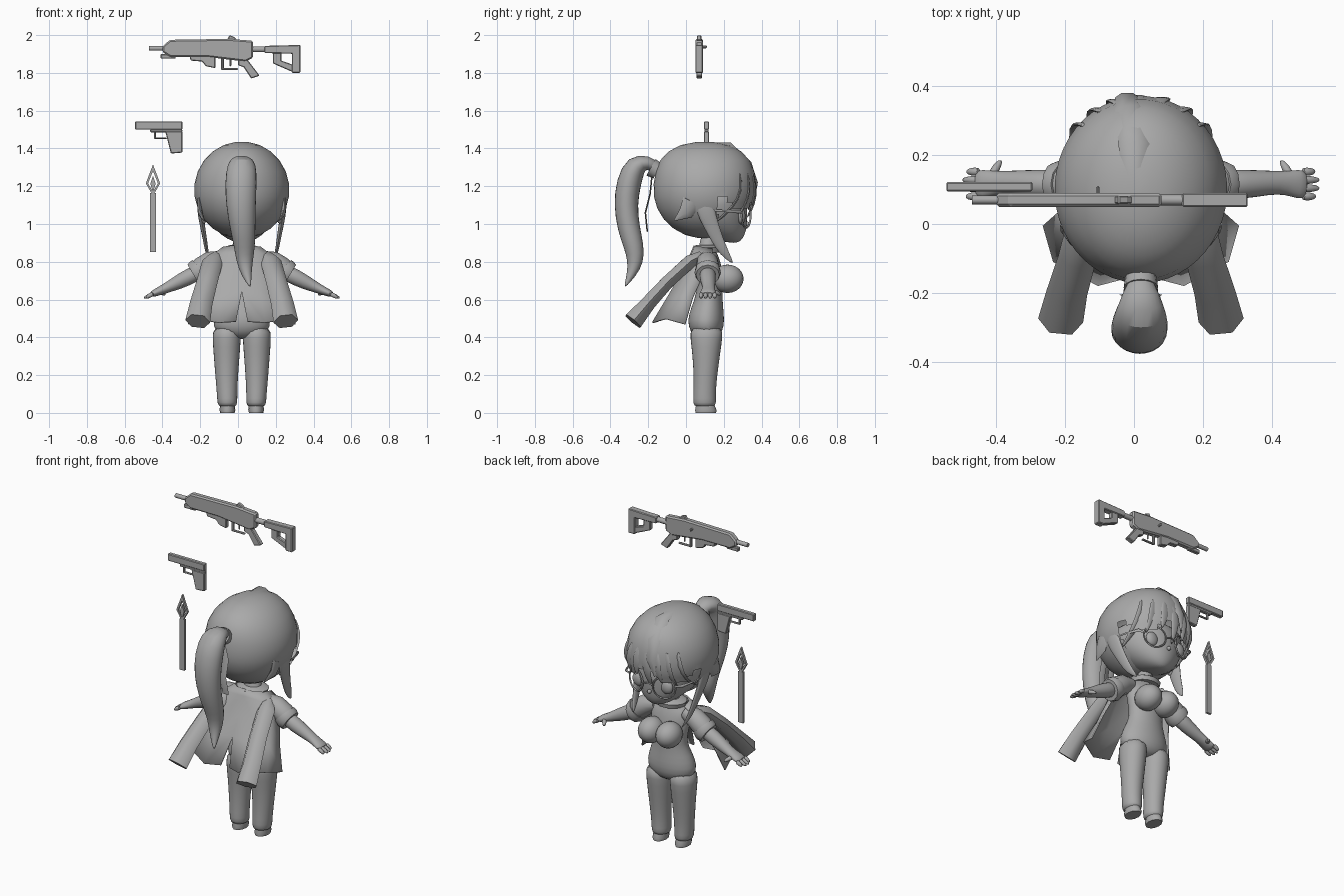
import bpy, bmesh, math
from mathutils import Vector

CX = 0.02  # centre line of the figure
GREY = bpy.data.materials.new("plain_grey")
GREY.diffuse_color = (0.4, 0.4, 0.4, 1)


def make(name, verts, faces, x=0.0, mirror=False, sub=0, thick=0, smooth=True, bevel=0):
    me = bpy.data.meshes.new(name)
    me.from_pydata([tuple(v) for v in verts], [], faces)
    bm = bmesh.new()
    bm.from_mesh(me)
    bmesh.ops.recalc_face_normals(bm, faces=bm.faces)
    bm.to_mesh(me)
    bm.free()
    me.materials.append(GREY)
    ob = bpy.data.objects.new(name, me)
    bpy.context.collection.objects.link(ob)
    ob.location.x = x
    bpy.ops.object.select_all(action='DESELECT')
    ob.select_set(True)
    bpy.context.view_layer.objects.active = ob
    if smooth:
        bpy.ops.object.shade_smooth_by_angle(angle=math.radians(60))
    if mirror:
        ob.modifiers.new("mirror", 'MIRROR')
    if thick:
        ob.modifiers.new("thickness", 'SOLIDIFY').thickness = thick
    if bevel:
        ob.modifiers.new("bevel", 'BEVEL').width = bevel
    if sub:
        m = ob.modifiers.new("subsurf", 'SUBSURF')
        m.levels = m.render_levels = sub
    return ob


def skin(name, rings, caps=True, loop=False, **kw):
    """Join equal rings of points into a surface."""
    n, k = len(rings[0]), len(rings)
    faces = [(i * n + j, i * n + (j + 1) % n, (i + 1) % k * n + (j + 1) % n, (i + 1) % k * n + j)
             for i in range(k if loop else k - 1) for j in range(n)]
    if caps and not loop:
        faces += [tuple(range(n)), tuple(range((k - 1) * n, k * n))]
    return make(name, [p for r in rings for p in r], faces, **kw)


def stack(name, rows, n=14, **kw):
    """Horizontal ellipses: x, y, z, rx, ry."""
    a = [2 * math.pi * j / n for j in range(n)]
    return skin(name, [[(x + rx * math.cos(t), y + ry * math.sin(t), z) for t in a]
                       for x, y, z, rx, ry in rows], x=CX, **kw)


def sweep(name, pts, ref=(1, 0, 0), n=8, x=CX, **kw):
    """Ellipses along a path: x, y, z, half width along ref, half thickness."""
    rings = []
    c = [Vector(p[:3]) for p in pts]
    for i, p in enumerate(pts):
        t = (c[min(i + 1, len(c) - 1)] - c[max(i - 1, 0)]).normalized()
        u = Vector(ref)
        u = (u - t * u.dot(t)).normalized()
        v = t.cross(u)
        rings.append([c[i] + u * p[3] * math.cos(2 * math.pi * j / n)
                      + v * p[4] * math.sin(2 * math.pi * j / n) for j in range(n)])
    return skin(name, rings, x=x, **kw)


def ball(name, c, r, seg=20, mirror=False):
    rows = [(c[0], c[1], c[2] - r[2] * math.cos(math.pi * i / 12),
             max(.002, r[0] * math.sin(math.pi * i / 12)), max(.002, r[1] * math.sin(math.pi * i / 12)))
            for i in range(13)]
    return stack(name, rows, n=seg, mirror=mirror)


def plate(name, pts, y0, y1, bevel=0.004):
    """Side outline in x, z extruded along y."""
    return skin(name, [[(x, y, z) for x, z in pts] for y in (y0, y1)], smooth=False, bevel=bevel)


def rect(x0, z0, x1, z1):
    return [(x0, z0), (x1, z0), (x1, z1), (x0, z1)]


# ---- head and face
stack("face", [(0, .255, .90, .02, .02), (0, .215, .92, .08, .085), (0, .18, .96, .13, .14),
               (0, .135, 1.02, .185, .19), (0, .12, 1.10, .21, .208), (0, .12, 1.2, .2, .2)], n=24, sub=1)
ball("nose", (0, .325, 1.0), (.012, .015, .012), 10)
ball("eye", (.095, .293, 1.04), (.04, .022, .042), 16, True)
ball("ear", (.205, .1, 1.05), (.025, .03, .05), 12, True)

# ---- hair cap, with the face area cut out along a zigzag fringe
cap = ball("hair_cap", (0, .1, 1.18), (.25, .27, .255), 48)
bm = bmesh.new()
bm.from_mesh(cap.data)
bmesh.ops.subdivide_edges(bm, edges=bm.edges[:], cuts=1, use_grid_fill=True, smooth=1.0)
for v in bm.verts:
    up = max(0, (v.co.z - 1.18) / .255)
    v.co.y = .1 + (v.co.y - .1) * (1 + .25 * up * up)
gone = [f for f in bm.faces if f.calc_center_median().y > .17 and
        f.calc_center_median().z < 1.12 + .05 * math.cos(f.calc_center_median().x * 22)]
bmesh.ops.delete(bm, geom=gone, context='FACES')
bm.to_mesh(cap.data)
bm.free()


def on_hair(x, z, out):
    d = 1 - (x / .25) ** 2 - ((z - 1.18) / .255) ** 2
    return .1 + .27 * math.sqrt(max(d, .02)) + out


for i, (x0, x1, z1) in enumerate([(-.16, -.2, 1.02), (-.11, -.15, 1.04), (-.06, -.09, 1.07), (.0, -.02, 1.03),
                                  (.05, .07, 1.09), (.11, .14, 1.06), (.16, .2, 1.0)]):
    rows = []
    for k, (f, w) in enumerate([(0, .012), (.35, .036), (.7, .028), (1, .003)]):
        x, z = x0 + (x1 - x0) * f, 1.28 + (z1 - 1.28) * f
        rows.append((x, on_hair(x, z, .004), z, w, .008))
    sweep("fringe_lock_%d" % i, rows, n=6, sub=1)
sweep("hair_tuft", [(-.02, .1, 1.42, .03, .012), (-.02, .23, 1.415, .045, .02), (-.03, .33, 1.32, .045, .02),
                    (-.04, .368, 1.22, .035, .014), (-.06, .36, 1.12, .004, .003)], n=6)
sweep("side_lock", [(.225, .09, 1.16, .05, .012), (.222, .1, 1.08, .055, .018), (.21, .13, 1.0, .045, .015),
                    (.195, .165, .92, .035, .012), (.185, .2, .85, .028, .01), (.165, .25, .79, .004, .003)],
      ref=(0, 1, 0), mirror=True, sub=1)
sweep("nape_lock", [(.225, .03, 1.12, .05, .012), (.22, 0, 1.06, .04, .012), (.2, -.06, 1.02, .004, .004)],
      ref=(0, 1, 0), mirror=True)

# ---- ponytail with its tie and ribbon
sweep("ponytail", [(0, -.15, 1.29, .03, .03), (0, -.2, 1.33, .055, .04), (0, -.265, 1.32, .08, .065),
                   (-.005, -.305, 1.22, .088, .07), (-.005, -.32, 1.1, .082, .065), (.005, -.305, .98, .07, .062),
                   (.015, -.275, .88, .058, .055), (.015, -.265, .8, .045, .045), (.025, -.29, .73, .028, .025),
                   (.045, -.325, .665, .004, .004)], n=12, sub=1)
sweep("hair_tie", [(0, -.15, 1.28, .045, .045), (0, -.185, 1.3, .05, .05)], n=12)
sweep("ribbon_tail", [(.01, -.18, 1.26, .008, .004), (.03, -.19, 1.16, .02, .004), (.03, -.215, 1.06, .02, .004),
                      (.04, -.205, .96, .022, .004)], n=4, mirror=True)

# ---- glasses
lens, along, fwd = Vector((.095, .318, 1.045)), Vector((.92, -.36, 0)), Vector((.36, .92, 0))
rim = []
for i in range(24):
    t = 2 * math.pi * i / 24
    d = along * math.cos(t) + Vector((0, 0, math.sin(t)))
    rim.append([lens + d * (.066 + .005 * math.cos(j * math.pi / 3)) + fwd * .005 * math.sin(j * math.pi / 3)
                for j in range(6)])
skin("glasses_rim", rim, loop=True, x=CX, mirror=True)
sweep("glasses_bridge", [(-.035, .338, 1.05, .004, .004), (0, .343, 1.06, .004, .004), (.035, .338, 1.05, .004, .004)],
      ref=(0, 0, 1), n=6)
sweep("glasses_arm", [(.155, .296, 1.06, .005, .004), (.188, .285, 1.065, .01, .005), (.215, .2, 1.07, .005, .004),
                      (.225, .1, 1.075, .005, .004)], ref=(0, 0, 1), n=6, mirror=True)

# ---- body
stack("torso", [(0, .12, .95, .045, .045), (0, .115, .87, .045, .045), (0, .11, .85, .09, .05),
                (0, .115, .81, .13, .068), (0, .125, .72, .12, .075), (0, .125, .63, .1, .068),
                (0, .112, .56, .13, .085), (0, .105, .49, .155, .1), (0, .108, .43, .15, .088),
                (0, .11, .39, .06, .05)], n=20, sub=1)
ball("bust", (.06, .22, .71), (.072, .085, .075), 20, True)
stack("collar", [(0, .115, .85, .085, .075), (0, .115, .875, .095, .08), (0, .115, .89, .06, .06)], n=16)
stack("trouser_leg", [(.078, .108, .46, .075, .09), (.08, .108, .4, .078, .088), (.08, .107, .3, .07, .074),
                      (.08, .103, .2, .062, .064), (.078, .098, .1, .055, .06), (.076, .098, .05, .055, .064),
                      (.076, .1, .03, .044, .052)], mirror=True, sub=1)
stack("shoe", [(.076, .105, 0, .038, .056), (.076, .105, .015, .042, .058), (.076, .1, .06, .036, .045)], mirror=True)

# ---- arms and hands
Y = (0, 1, 0)
sweep("shirt_sleeve", [(.1, .11, .82, .045, .04), (.16, .113, .8, .058, .058), (.21, .115, .765, .062, .062),
                       (.235, .115, .745, .058, .058)], ref=Y, n=12, mirror=True)
sweep("sleeve_cuff", [(.215, .115, .762, .066, .066), (.235, .115, .742, .07, .07), (.255, .115, .73, .062, .062)],
      ref=Y, n=12, mirror=True)
sweep("forearm", [(.2, .115, .76, .045, .045), (.3, .115, .71, .045, .045), (.37, .12, .675, .036, .033),
                  (.42, .12, .652, .035, .025), (.46, .115, .635, .045, .02), (.482, .115, .625, .04, .015)],
      ref=Y, n=12, mirror=True, sub=1)
for i, (y, tip) in enumerate([(.152, .505), (.128, .52), (.104, .52), (.08, .508)]):
    sweep("finger_%d" % i, [(.465, y, .632, .014, .014), (.495, y, .618, .013, .013), (tip, y, .607, .006, .006)],
          ref=Y, mirror=True, sub=1)
sweep("thumb", [(.435, .135, .645, .015, .015), (.42, .165, .635, .014, .014), (.405, .186, .625, .006, .006)],
      mirror=True, sub=1)

# ---- jacket draped over the shoulders, with empty sleeves trailing behind
rows = [[(0, .04, .885), (.06, .045, .885), (.1, .08, .88), (.11, .14, .87)],
        [(0, .025, .85), (.1, .03, .845), (.16, .06, .835), (.165, .14, .83)],
        [(0, -.02, .75), (.1, -.02, .75), (.185, .02, .74), (.2, .09, .73)],
        [(0, -.08, .645), (.1, -.09, .63), (.215, -.035, .62), (.24, .035, .61)],
        [(.03, -.155, .485), (.125, -.18, .48), (.255, -.11, .5), (.285, -.005, .47)]]
make("jacket_back", [p for r in rows for p in r],
     [(i * 4 + j, i * 4 + j + 1, i * 4 + j + 5, i * 4 + j + 4) for i in range(4) for j in range(3)],
     x=CX, mirror=True, thick=.008)
sweep("empty_sleeve", [(.13, .08, .83, .03, .03), (.155, .02, .8, .055, .04), (.185, -.1, .69, .056, .04),
                       (.215, -.2, .58, .06, .045), (.233, -.28, .485, .066, .058)], n=6, mirror=True)

# ---- rifle
A, B = .05, .09
plate("rifle_body", [(-.40, 1.94), (-.36, 1.975), (-.05, 1.98), (.08, 1.97), (.08, 1.88), (.04, 1.86),
                     (-.17, 1.885), (-.36, 1.885), (-.40, 1.91)], A, B, .008)
X = ((-.47, -.39, 1.93, .013, "rifle_barrel"), (.07, .16, 1.925, .016, "stock_tube"))
for x0, x1, z, r, name in X:
    sweep(name, [(x0, .07, z, r, r), (x1, .07, z, r, r)], ref=Y, n=10, x=0)
for name, pts, y0, y1 in [
        ("under_rail", rect(-.41, 1.875, -.33, 1.9), .058, .082),
        ("foregrip", [(-.26, 1.9), (-.12, 1.89), (-.12, 1.825), (-.17, 1.835), (-.19, 1.86), (-.25, 1.865)], .055, .085),
        ("trigger_guard", rect(-.09, 1.815, .0, 1.825), .062, .078),
        ("guard_post", rect(-.09, 1.82, -.075, 1.89), .062, .078),
        ("trigger", rect(-.045, 1.835, -.035, 1.88), .066, .074),
        ("rifle_grip", [(0, 1.88), (.05, 1.87), (.115, 1.785), (.07, 1.77), (.03, 1.83), (0, 1.84)], .055, .085),
        ("rear_sight", [(-.06, 1.97), (-.045, 2.0), (-.02, 1.99), (0, 1.97)], .058, .082),
        ("charging_knob", rect(-.11, 1.93, -.1, 1.945), .085, .11),
        ("stock_top", [(.14, 1.943), (.33, 1.948), (.33, 1.9), (.14, 1.905)], A, B),
        ("butt_pad", rect(.285, 1.8, .33, 1.92), A, B),
        ("stock_strut", [(.185, 1.91), (.23, 1.91), (.23, 1.865), (.3, 1.84), (.3, 1.8), (.185, 1.85)], .055, .085)]:
    plate(name, pts, y0, y1)

# ---- pistol
for name, pts, y0, y1 in [
        ("pistol_slide", rect(-.545, 1.5, -.295, 1.543), .095, .122),
        ("pistol_frame", rect(-.465, 1.485, -.295, 1.502), .097, .12),
        ("pistol_grip", [(-.385, 1.49), (-.295, 1.49), (-.295, 1.378), (-.355, 1.373)], .095, .122),
        ("pistol_guard", rect(-.44, 1.45, -.375, 1.458), .1, .117),
        ("pistol_guard_post", rect(-.445, 1.45, -.435, 1.49), .1, .117)]:
    plate(name, pts, y0, y1)

# ---- throwing blade with an open lattice head
plate("blade_shaft", rect(-.466, .853, -.434, 1.165), .1, .114, 0)
for s in (-1, 1):
    for name, pts in (("blade_edge", [(0, 1.315), (.038, 1.215), (.026, 1.215), (0, 1.28)]),
                      ("blade_base", [(.038, 1.215), (0, 1.15), (0, 1.17), (.026, 1.215)]),
                      ("blade_core", [(0, 1.255), (.014, 1.215), (0, 1.165)])):
        plate(name, [(-.45 + s * x, z) for x, z in pts], .1, .114, 0)
